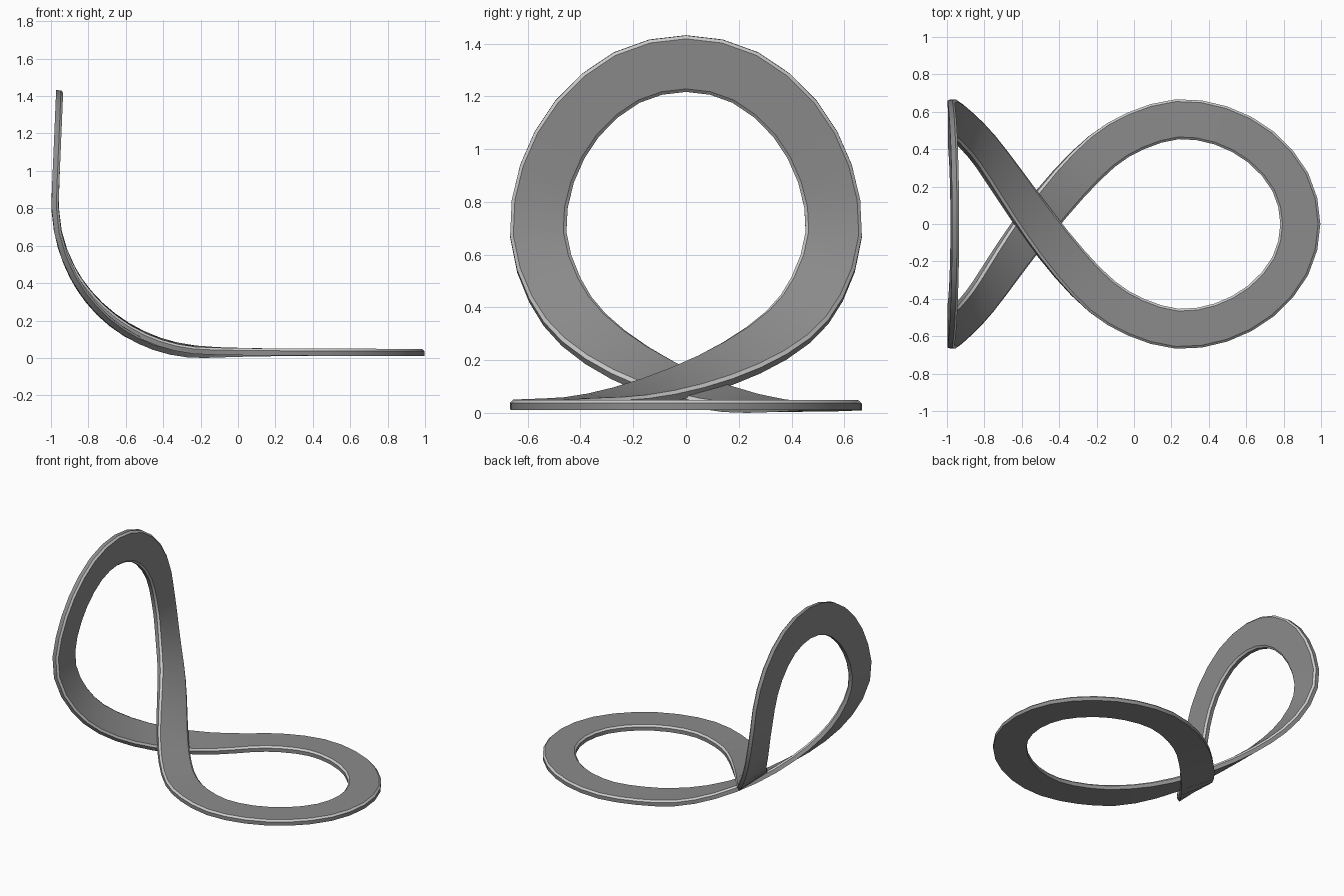
import bpy, bmesh, math
from mathutils import Vector

if "Cube" in bpy.data.objects:
    bpy.data.objects.remove(bpy.data.objects["Cube"])

# Bent sheet the ribbon lies on: flat, then an arc, then straight up
X0, Z0, R, PHI = -0.178, 0.031, 0.80, 1.613
CROSS = 0.353            # distance along the sheet to the crossing

def on_sheet(u, y, h):
    s = u + CROSS
    a = min(max(s / R, 0.0), PHI)
    x, z = X0 - R * math.sin(a), Z0 + R * (1 - math.cos(a))
    rest = s if s < 0 else max(0.0, s - R * PHI)
    x -= rest * math.cos(a)
    z += rest * math.sin(a)
    return (x + h * math.sin(a), y, z + h * math.cos(a))

# Figure-eight centre line: one quarter, mirrored to a lobe, then to two lobes
quarter = [(0, 0), (.18, .212), (.355, .388), (.53, .497), (.75, .56),
           (.98, .527), (1.19, .412), (1.345, .225), (1.398, 0)]
lobe = quarter + [(u, -y) for u, y in quarter[-2:0:-1]]
path = [Vector(p) for p in lobe] + [Vector((-u * 1.016, y)) for u, y in lobe]

# Closed smooth sampling
SUB = 2
n = len(path)
pts = []
for i in range(n):
    a, b, c, d = (path[(i + k) % n] for k in (-1, 0, 1, 2))
    for j in range(SUB):
        t = j / SUB
        pts.append(0.5 * (2 * b + (c - a) * t + (2 * a - 5 * b + 4 * c - d) * t * t
                          + (3 * b - a - 3 * c + d) * t ** 3))

# Ribbon cross-section: sideways offset, height (upper edges chamfered)
W, T, C = 0.107, 0.019, 0.012
section = [(-W, -T), (W, -T), (W, T - C), (W - C, T), (-W + C, T), (-W, T - C)]
LIGHT_SIDES = (2, 4)     # the two chamfers

bm = bmesh.new()
N = len(pts)
rings = []
for i, p in enumerate(pts):
    tan = (pts[(i + 1) % N] - pts[i - 1]).normalized()
    side = Vector((-tan.y, tan.x))
    lift = 0.015 * math.cos(2 * math.pi * i / N) ** 7   # one strand over the other
    rings.append([bm.verts.new(on_sheet(p.x + side.x * o, p.y + side.y * o, h + lift))
                  for o, h in section])
for i in range(N):
    r, q = rings[i], rings[(i + 1) % N]
    for k in range(6):
        m = (k + 1) % 6
        f = bm.faces.new((r[k], r[m], q[m], q[k]))
        f.material_index = 1 if k in LIGHT_SIDES else 0
bmesh.ops.recalc_face_normals(bm, faces=bm.faces)
low = min(v.co.z for v in bm.verts)
bmesh.ops.translate(bm, verts=bm.verts, vec=(0, 0, -low))

me = bpy.data.meshes.new("bent_figure_eight_band")
bm.to_mesh(me)
bm.free()

# Dark band with lighter edge trim
for name, g in (("dark_grey", 0.26), ("light_grey", 0.8)):
    mat = bpy.data.materials.new(name)
    mat.diffuse_color = (g, g, g, 1)
    mat.use_nodes = True
    mat.node_tree.nodes["Principled BSDF"].inputs["Base Color"].default_value = mat.diffuse_color
    me.materials.append(mat)

ob = bpy.data.objects.new("bent_figure_eight_band", me)
bpy.context.collection.objects.link(ob)
bpy.context.view_layer.objects.active = ob
ob.select_set(True)
bpy.ops.object.shade_smooth_by_angle(angle=math.radians(30))
